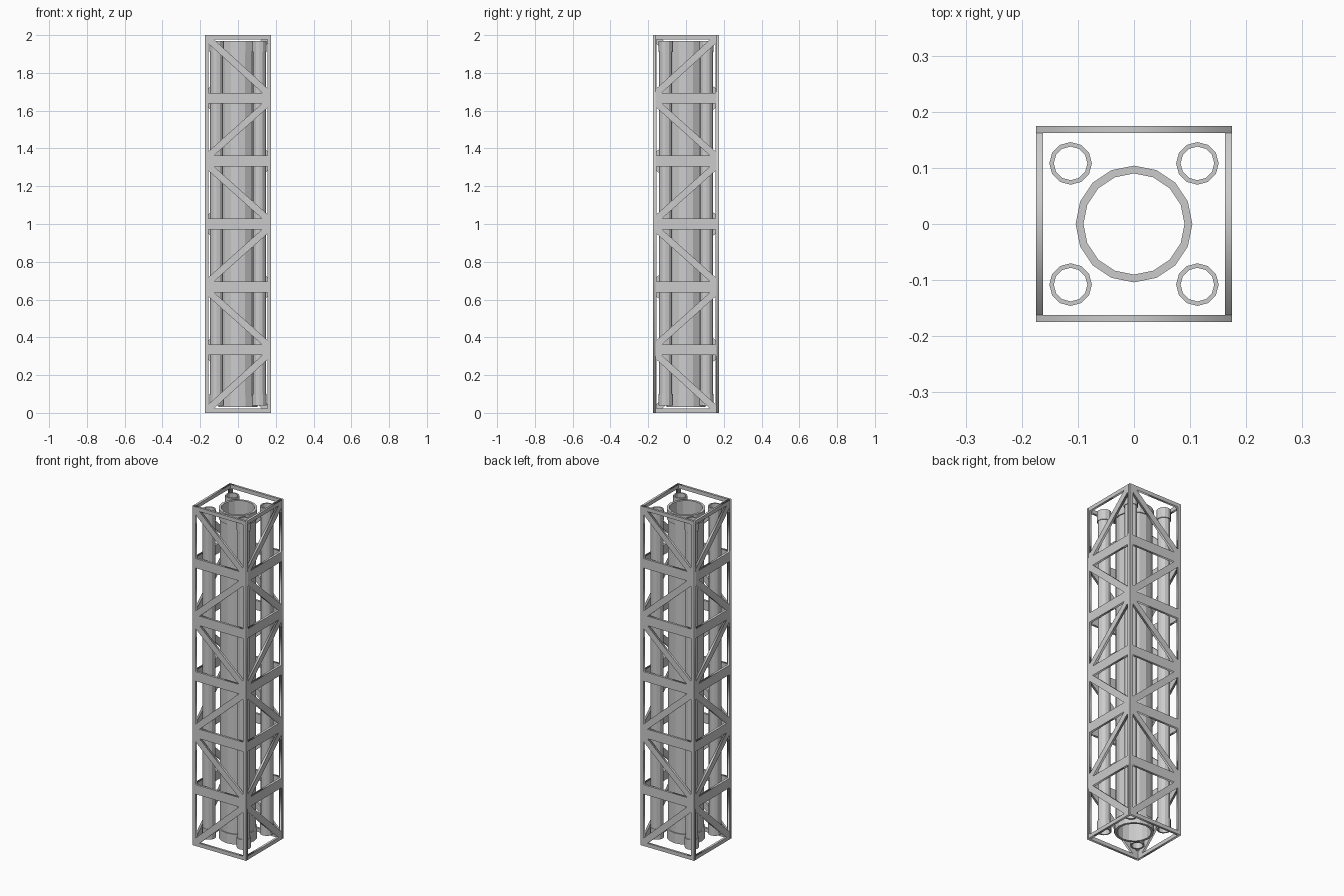
import bpy, bmesh
from math import pi, cos, sin, sqrt

if "Cube" in bpy.data.objects:
    bpy.data.objects.remove(bpy.data.objects["Cube"])

HALF, H, BAYS, T = 0.175, 2.0, 6, 0.013
OPEN = 0.155           # half width of the window area in each panel
BAR, END = 0.028, 0.022  # half height of inner bars, height of end bars
DIAG = 0.018           # half width of the diagonals


def add_spline(curve, pts):
    s = curve.splines.new('POLY')
    s.points.add(len(pts) - 1)
    for p, (x, y) in zip(s.points, pts):
        p.co = (x, y, 0, 1)
    s.use_cyclic_u = True


def truss_panel(name, half_w, flip, angle):
    """Flat plate with triangular windows, standing on one side of the frame."""
    cu = bpy.data.curves.new(name + "_outline", 'CURVE')
    cu.dimensions, cu.fill_mode, cu.extrude = '2D', 'BOTH', T / 2
    add_spline(cu, [(-half_w, 0), (half_w, 0), (half_w, H), (-half_w, H)])
    for i in range(BAYS):
        b = i * H / BAYS + (END if i == 0 else BAR)
        t = (i + 1) * H / BAYS - (END if i == BAYS - 1 else BAR)
        w, h = 2 * OPEN, t - b
        length = sqrt(w * w + h * h)
        dx, dz = DIAG * length / h, DIAG * length / w
        m = flip * (1 if i % 2 == 0 else -1)
        add_spline(cu, [(-m * OPEN, b + dz), (m * (OPEN - dx), t), (-m * OPEN, t)])
        add_spline(cu, [(m * OPEN, t - dz), (-m * (OPEN - dx), b), (m * OPEN, b)])
    tmp = bpy.data.objects.new(name + "_tmp", cu)
    bpy.context.collection.objects.link(tmp)
    bpy.context.view_layer.update()
    me = bpy.data.meshes.new_from_object(
        tmp.evaluated_get(bpy.context.evaluated_depsgraph_get()))
    bpy.data.objects.remove(tmp)
    ob = bpy.data.objects.new(name, me)
    bpy.context.collection.objects.link(ob)
    ob.rotation_euler = (pi / 2, 0, angle)
    d = HALF - T / 2
    ob.location = (d * sin(angle), -d * cos(angle), 0)
    return ob


def pipe(name, x, y, r_body, r_collar, r_in, z0, z1, collar, sides):
    """Open pipe with a collar at each end, spun from a closed profile."""
    prof = [(r_in, z0), (r_collar, z0), (r_collar, z0 + collar), (r_body, z0 + collar),
            (r_body, z1 - collar), (r_collar, z1 - collar), (r_collar, z1), (r_in, z1)]
    bm = bmesh.new()
    rings = [[bm.verts.new((r * cos(2 * pi * k / sides), r * sin(2 * pi * k / sides), z))
              for r, z in prof] for k in range(sides)]
    n = len(prof)
    for k in range(sides):
        a, c = rings[k], rings[(k + 1) % sides]
        for j in range(n):
            bm.faces.new((a[j], c[j], c[(j + 1) % n], a[(j + 1) % n]))
    bmesh.ops.recalc_face_normals(bm, faces=bm.faces)
    me = bpy.data.meshes.new(name)
    bm.to_mesh(me)
    bm.free()
    ob = bpy.data.objects.new(name, me)
    ob.location = (x, y, 0)
    bpy.context.collection.objects.link(ob)


# Outer lattice: front/back full width, sides fitted between them
truss_panel("front_panel", HALF, 1, 0)
truss_panel("right_panel", HALF - T, -1, pi / 2)
truss_panel("back_panel", HALF, 1, pi)
truss_panel("left_panel", HALF - T, -1, -pi / 2)

# Large central pipe and four corner pipes
pipe("central_pipe", 0, 0, 0.098, 0.104, 0.09, 0.03, 1.97, 0.06, 16)
for sx in (-1, 1):
    for sy in (-1, 1):
        pipe("corner_pipe", sx * 0.113, sy * 0.108, 0.034, 0.038, 0.03,
             0.04, 1.97, 0.06, 12)
